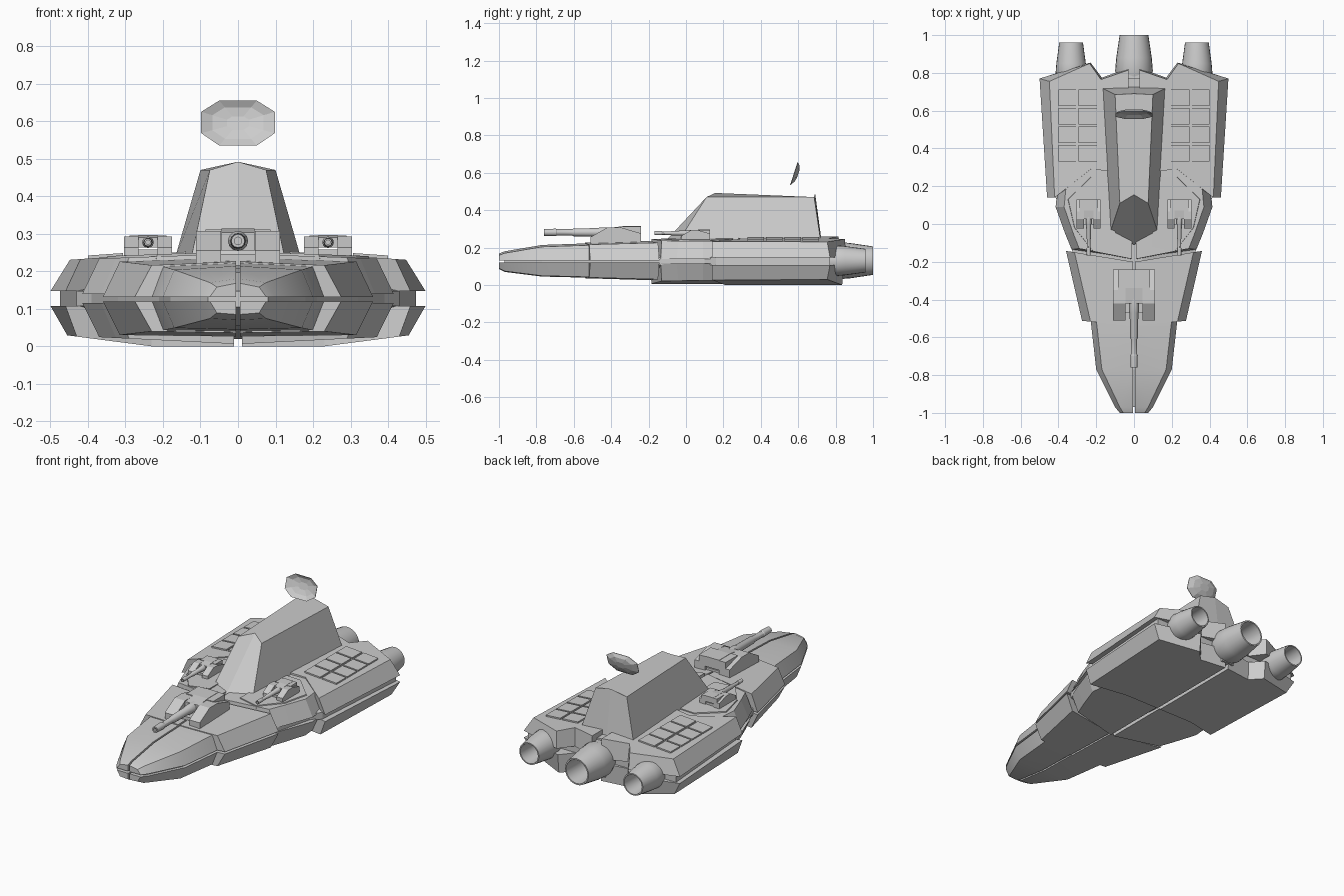
import bpy, bmesh
from math import cos, sin, pi, radians

if "Cube" in bpy.data.objects:
    bpy.data.objects.remove(bpy.data.objects["Cube"])


def loft(name, rings, mirror=False, smooth=False):
    """Skin a list of equal-length rings of points and cap both ends."""
    bm = bmesh.new()
    vs = [[bm.verts.new(p) for p in r] for r in rings]
    n = len(rings[0])
    for a, b in zip(vs, vs[1:]):
        for i in range(n):
            j = (i + 1) % n
            bm.faces.new((a[i], a[j], b[j], b[i]))
    bm.faces.new(vs[0])
    bm.faces.new(vs[-1])
    bmesh.ops.recalc_face_normals(bm, faces=bm.faces)
    me = bpy.data.meshes.new(name)
    bm.to_mesh(me)
    bm.free()
    ob = bpy.data.objects.new(name, me)
    bpy.context.collection.objects.link(ob)
    if mirror:
        ob.modifiers.new("Mirror", 'MIRROR').use_mirror_merge = False
    if smooth:
        bpy.ops.object.select_all(action='DESELECT')
        ob.select_set(True)
        bpy.context.view_layer.objects.active = ob
        bpy.ops.object.shade_smooth_by_angle(angle=radians(30))
    return ob


def lathe(name, prof, cx, cz, n=20, mirror=False):
    """Round part along y from (radius, y) pairs."""
    rings = [[(cx + r * cos(2 * pi * i / n), y, cz + r * sin(2 * pi * i / n))
              for i in range(n)] for r, y in prof]
    return loft(name, rings, mirror, True)


def prism(name, prof, x0, x1, mirror=False):
    """Extrude a (y, z) side profile across x."""
    return loft(name, [[(x, y, z) for y, z in prof] for x in (x0, x1)], mirror)


def hull_half(name, secs, shear0, shear1, inset, gap=0.005):
    """Upper and lower bow shells from sections (y, half width, z bottom, z top)."""
    for part, zm, k in (("upper", 0.132, 3), ("lower", 0.12, 2)):
        rings = []
        for i, s in enumerate(secs):
            y, w = s[:2]
            z = s[k]
            sh = shear0 + (shear1 - shear0) * i / (len(secs) - 1)
            d = min(inset, w * 0.25)
            drop = 0.01 if k == 3 else -0.004
            rings.append([(gap, y, zm), (w, y + sh * w, zm),
                          (w - d, y + sh * (w - d), z - drop), (gap, y, z)])
        loft(name + "_" + part, rings, True, True)


# Bow: split nose and wider shoulder behind it
hull_half("bow_nose", [(-1.0, .075, .085, .168), (-.97, .10, .07, .18),
                       (-.77, .20, .045, .214), (-.48, .233, .038, .224)], 0, 0, .03)
hull_half("bow_shoulder", [(-.54, .275, .036, .226), (-.20, .36, .026, .236)], .1, .16, .045)

# Dark inner core visible through the seams
core = [(-.97, .08, .02), (-.77, .18, .07), (-.5, .21, .08), (-.17, .32, .09),
        (.1, .39, .10), (.16, .43, .105), (.77, .475, .105)]
loft("inner_core", [[(w, y, .108), (w, y, .147), (.05, y, .127 + h), (-.05, y, .127 + h),
                     (-w, y, .147), (-w, y, .108), (-.05, y, .125 - h), (.05, y, .125 - h)]
                    for y, w, h in core])

# Midships shells, lofted upward and downward from the waist
mid = [(.01, -.19), (.33, -.135), (.365, -.05), (.415, .09), (.395, .30), (.01, .30)]
mid_in = [(.01, -.185), (.29, -.13), (.325, -.04), (.37, .09), (.35, .30), (.01, .30)]
loft("midships_upper", [[(x, y, .14) for x, y in mid],
                        [(x, y, .247 - .035 * x) for x, y in mid_in]], True)
loft("midships_lower", [[(x, y, .115) for x, y in mid],
                        [(x, y, .006 + .05 * x) for x, y in mid_in]], True)
deck = [(.10, -.12), (.22, -.145), (.32, -.02), (.355, .13), (.23, .25), (.10, .25)]
loft("turret_deck", [[(x, y, .22) for x, y in deck],
                     [(x * .98, y, .253 - .035 * x) for x, y in deck]], True)

# Stern blocks with a recessed waist
stern = [(.46, .14), (.50, .77), (.23, .855), (.17, .775), (.03, .825), (.03, .27), (.23, .28)]
stern_in = [(.42, .14), (.448, .755), (.235, .85), (.175, .765), (.03, .815), (.03, .27), (.23, .29)]
loft("stern_upper", [[(x, y, .147) for x, y in stern],
                     [(x, y, .262 - .07 * x) for x, y in stern_in]], True)
low = [(.46, .14), (.50, .77), (.23, .845), (.17, .775), (.01, .80), (.01, .21), (.23, .21)]
low_in = [(.43, .14), (.455, .755), (.23, .835), (.17, .77), (.01, .79), (.01, .21), (.23, .21)]
loft("stern_lower", [[(x, y, .108) for x, y in low],
                     [(x, y, max(0, (x - .23) * .13)) for x, y in low_in]], True)
prism("stern_spine", [(.3, .03), (.80, .03), (.80, .22), (.3, .24)], -.04, .04)

# Raised deck tiles, two columns by four rows on each side
for c, (x0, x1) in enumerate(((.195, .295), (.307, .40))):
    for r in range(4):
        y0 = .33 + r * .098
        q = [(x0, y0), (x1, y0), (x1, y0 + .088), (x0, y0 + .088)]
        loft(f"deck_tile_{c}_{r}", [[(x, y, .262 - .07 * x + h) for x, y in q]
                                    for h in (-.01, .008)], True)

# Tower: tapered, with pointed front and ridged roof
base = [(0, -.11), (.125, -.04), (.168, .72), (0, .725), (-.168, .72), (-.125, -.04)]
roof = [(0, .155, .492), (.075, .11, .47), (.10, .685, .47),
        (0, .69, .492), (-.10, .685, .47), (-.075, .11, .47)]
loft("tower", [[(x, y, .235) for x, y in base], roof])

# Floating dish: shallow eight-sided bowl tilted backwards
octo = [(.05, .06), (.098, .03), (.098, -.027), (.05, -.06),
        (-.05, -.06), (-.098, -.027), (-.098, .03), (-.05, .06)]


def dish_ring(s, back):
    return [(x * s, .578 + back + .32 * z * s, .595 + z * s) for x, z in octo]


loft("dish", [dish_ring(.3, .019), dish_ring(.7, .012), dish_ring(1, -.002),
              dish_ring(1, .001), dish_ring(.7, .016), dish_ring(.3, .023)])


# Turrets: forked body, cradle block and stepped barrel
def turret(name, cx, cy, cz, s, mirror):
    def P(pts):
        return [(cy + y * s, cz + z * s) for y, z in pts]
    arm = P([(-.14, -.01), (-.14, .03), (-.05, .082), (.02, .082), (.13, .05), (.13, -.01)])
    for side, a in (("left", -1), ("right", 1)):
        prism(f"{name}_arm_{side}", arm, cx + a * .045 * s, cx + a * .112 * s, mirror)
    prism(name + "_base", P([(-.10, -.01), (-.10, .02), (.12, .02), (.12, -.01)]),
          cx - .07 * s, cx + .07 * s, mirror)
    prism(name + "_cradle", P([(-.05, .03), (-.05, .078), (.03, .088), (.13, .088), (.13, .03)]),
          cx - .044 * s, cx + .044 * s, mirror)
    prism(name + "_housing", P([(.02, .03), (.02, .086), (.13, .086), (.13, .03)]),
          cx - .086 * s, cx + .086 * s, mirror)
    barrel = [(.027, -.03), (.027, -.09), (.023, -.10), (.021, -.23), (.017, -.24),
              (.017, -.32), (.020, -.325), (.018, -.39), (.010, -.39), (.010, -.36)]
    lathe(name + "_barrel", [(r * s, cy + y * s) for r, y in barrel],
          cx, cz + .055 * s, 12, mirror)


turret("main_turret", 0, -.37, .226, 1.0, False)
turret("side_turret", .24, .055, .246, .57, True)

# Engine nozzles, hollow at the back
lathe("centre_engine", [(.085, .76), (.10, .81), (.094, .88), (.076, 1.0),
                        (.068, 1.0), (.06, .86)], 0, .13, 24)
lathe("side_engine", [(.07, .76), (.082, .80), (.078, .85), (.063, .96),
                      (.056, .96), (.05, .84)], .333, .13, 24, True)
